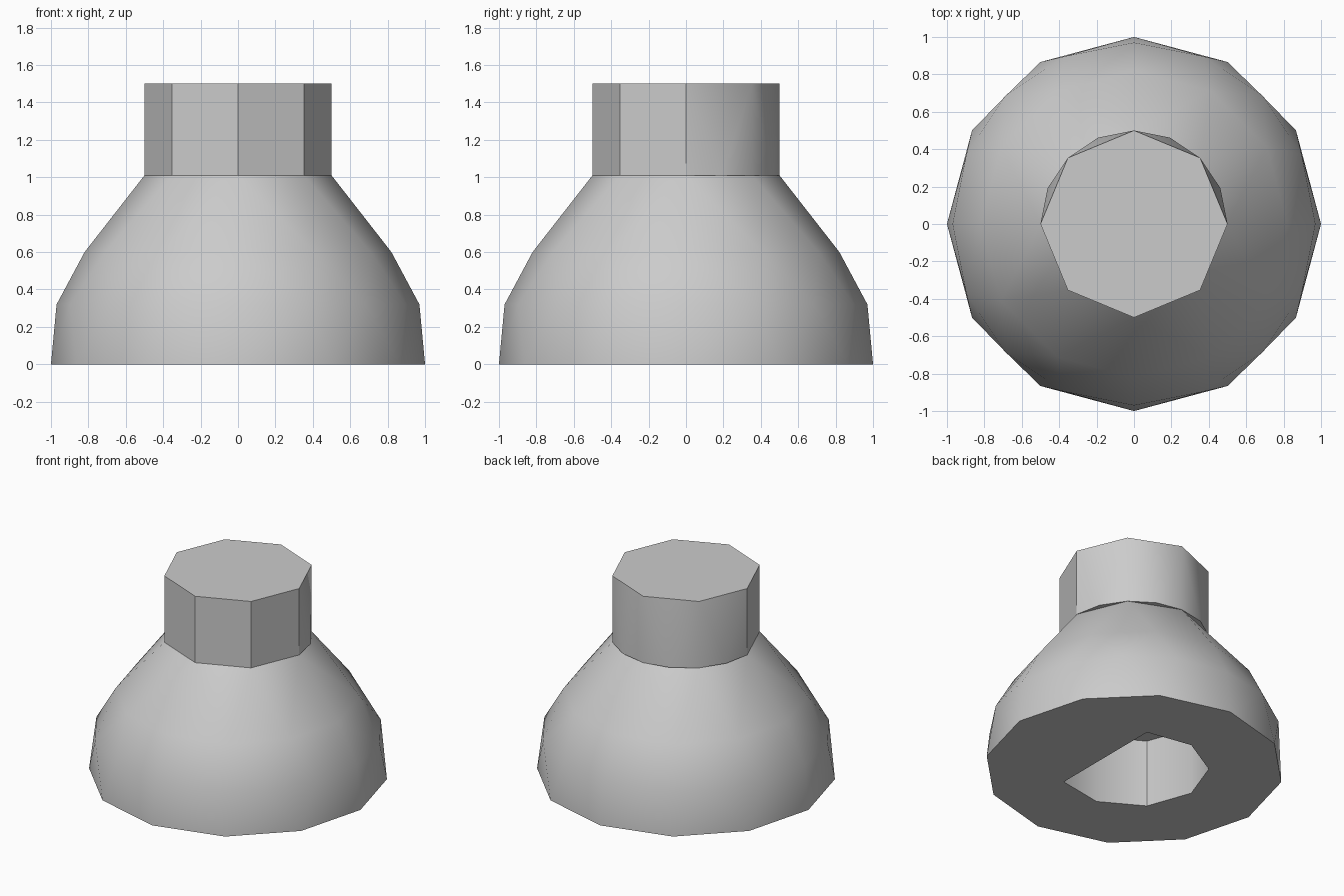
import bpy, bmesh
from math import sin, cos, radians

cube = bpy.data.objects.get("Cube")
if cube:
    bpy.data.objects.remove(cube)

grey = bpy.data.materials.new("plain_grey")
grey.use_nodes = True
grey.diffuse_color = (0.6, 0.6, 0.6, 1)
grey.node_tree.nodes["Principled BSDF"].inputs["Base Color"].default_value = (0.6, 0.6, 0.6, 1)


def ring(bm, angles, radius, z):
    return [bm.verts.new((radius * cos(radians(a)), radius * sin(radians(a)), z)) for a in angles]


def around(count):
    return [360 * i / count for i in range(count)]


def zip_rings(bm, low, high):
    """Join two rings of different counts with triangles, taking the shorter diagonal."""
    k = min(range(len(high)), key=lambda n: (high[n].co - low[0].co).length)
    high = high[k:] + high[:k]
    a, b = low + low[:1], high + high[:1]
    i = j = 0
    while i < len(low) or j < len(high):
        step_low = j == len(high) or (
            i < len(low) and (a[i + 1].co - b[j].co).length <= (a[i].co - b[j + 1].co).length)
        if step_low:
            bm.faces.new((a[i], a[i + 1], b[j]))
            i += 1
        else:
            bm.faces.new((a[i], b[j + 1], b[j]))
            j += 1


def finish(bm, name, angle):
    bmesh.ops.recalc_face_normals(bm, faces=bm.faces[:])
    mesh = bpy.data.meshes.new(name)
    bm.to_mesh(mesh)
    bm.free()
    mesh.materials.append(grey)
    obj = bpy.data.objects.new(name, mesh)
    bpy.context.collection.objects.link(obj)
    bpy.ops.object.select_all(action='DESELECT')
    obj.select_set(True)
    bpy.context.view_layer.objects.active = obj
    bpy.ops.object.shade_smooth_by_angle(angle=radians(angle))


# Domed body: rings of different side counts, from the base up to the neck
NECK_Z, TOP_Z = 1.01, 1.5
bm = bmesh.new()
profile = [(12, 1.0, 0.0), (16, 0.97, 0.32), (12, 0.82, 0.6), (8, 0.5, NECK_Z)]
rings = [ring(bm, around(n), r, z) for n, r, z in profile]
for low, high in zip(rings, rings[1:]):
    zip_rings(bm, low, high)
bm.faces.new(rings[-1])

# D-shaped socket cut into the underside
d_angles = range(60, 301, 40)
mouth = ring(bm, d_angles, 0.5, 0)
ceiling = ring(bm, d_angles, 0.5, 0.5)
zip_rings(bm, mouth, rings[0])
for i in range(len(mouth)):
    bm.faces.new((mouth[i - 1], mouth[i], ceiling[i], ceiling[i - 1]))
bm.faces.new(ceiling)
finish(bm, "domed_body", 40)

# Eight-sided neck, its back walls bulging out at the foot
bm = bmesh.new()
foot = ring(bm, around(8), 0.5, NECK_Z)
top = ring(bm, around(8), 0.5, TOP_Z)
bm.faces.new(top)
bottom = []
for i in range(8):
    j = (i + 1) % 8
    bottom.append(foot[i])
    if i < 4:
        mid = ring(bm, [45 * i + 22.5], 0.5, NECK_Z)[0]
        bottom.append(mid)
        bm.faces.new((top[i], foot[i], mid))
        bm.faces.new((top[i], mid, top[j]))
        bm.faces.new((top[j], mid, foot[j]))
    else:
        bm.faces.new((foot[i], foot[j], top[j], top[i]))
bm.faces.new(bottom)
finish(bm, "neck", 30)
